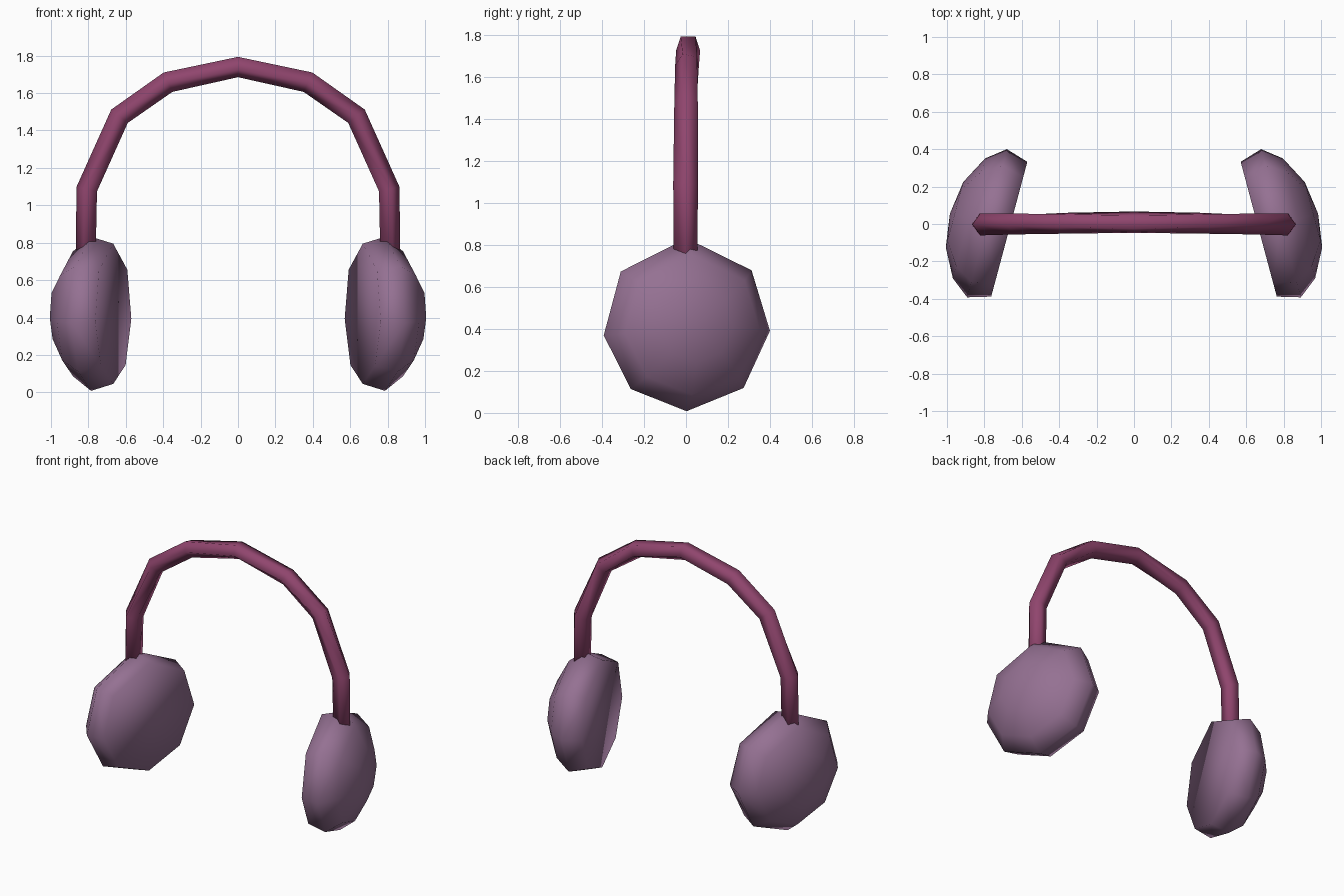
import bpy, bmesh
from math import sin, cos, radians
from mathutils import Vector

cube = bpy.data.objects.get("Cube")
if cube:
    bpy.data.objects.remove(cube)


def make_material(name, rgb):
    mat = bpy.data.materials.new(name)
    mat.use_nodes = True
    mat.diffuse_color = (*rgb, 1)
    mat.node_tree.nodes["Principled BSDF"].inputs["Base Color"].default_value = (*rgb, 1)
    return mat


def finish(bm, name, mat):
    bmesh.ops.remove_doubles(bm, verts=bm.verts, dist=0.0005)
    bmesh.ops.recalc_face_normals(bm, faces=bm.faces)
    for face in bm.faces:
        face.smooth = True
    mesh = bpy.data.meshes.new(name)
    bm.to_mesh(mesh)
    bm.free()
    mesh.materials.append(mat)
    obj = bpy.data.objects.new(name, mesh)
    bpy.context.collection.objects.link(obj)
    return obj


def bridge(bm, rings):
    for a, b in zip(rings, rings[1:]):
        n = len(a)
        for i in range(n):
            j = (i + 1) % n
            bm.faces.new((a[i], a[j], b[j], b[i]))


plum = make_material("plum band", (0.28, 0.06, 0.155))
mauve = make_material("mauve pad", (0.30, 0.165, 0.29))

# Ear pads: uneven octagon domes, turned slightly so the flat side faces forward
CORNERS = (0, 51, 94, 137, 180, 222, 263, 308)
PROFILE = ((0.91, -0.123), (1, 0), (0.81, 0.10), (0.44, 0.18))
PAD_TURN = radians(15)


def ear_pad(name, side):
    bm = bmesh.new()
    centre = Vector((side * 0.786, 0.003, 0.42))
    axis = Vector((side * cos(PAD_TURN), sin(PAD_TURN), 0))
    across = Vector((-side * sin(PAD_TURN), cos(PAD_TURN), 0))
    rings = []
    for scale, depth in PROFILE:
        ring = []
        for deg in CORNERS:
            a = radians(deg)
            radius = 0.412 * scale
            ring.append(bm.verts.new(centre + axis * depth + across * radius * sin(a)
                                     + Vector((0, 0, radius * cos(a)))))
        rings.append(ring)
    bridge(bm, rings)
    bm.faces.new(rings[0])
    tip = bm.verts.new(centre + axis * 0.205)
    for i, v in enumerate(rings[-1]):
        bm.faces.new((v, rings[-1][(i + 1) % len(CORNERS)], tip))
    finish(bm, name, mauve)


ear_pad("left_ear_pad", 1)
ear_pad("right_ear_pad", -1)

# Headband: five-sided tube, twisting gently from the crown to the ends
# Each point: x, y, z, radius, twist
PATH = ((0, 0.01, 1.745, 0.06, 0), (0.375, 0.008, 1.66, 0.06, 12),
        (0.632, 0.004, 1.475, 0.06, 24), (0.803, -0.002, 1.085, 0.062, 36),
        (0.81, -0.002, 0.62, 0.058, 36))
points = [Vector(p[:3]) for p in PATH]
bm = bmesh.new()
rings = []
for i, (x, y, z, radius, twist) in enumerate(PATH):
    before = points[i - 1] if i else Vector((-points[1].x, 0, points[1].z))
    after = points[min(i + 1, len(points) - 1)]
    along = (after - points[i]).normalized() + (points[i] - before).normalized()
    along.y = 0
    along.normalize()
    outward = Vector((-along.z, 0, along.x))
    ring = []
    for k in range(5):
        a = radians(36 + 72 * k + twist)
        ring.append(bm.verts.new(points[i] + outward * radius * cos(a)
                                 + Vector((0, radius * sin(a), 0))))
    rings.append(ring)
bridge(bm, rings)
bm.faces.new(rings[-1])
band = finish(bm, "headband", plum)
mirror = band.modifiers.new("mirror", 'MIRROR')
mirror.use_clip = True
mirror.merge_threshold = 0.002
